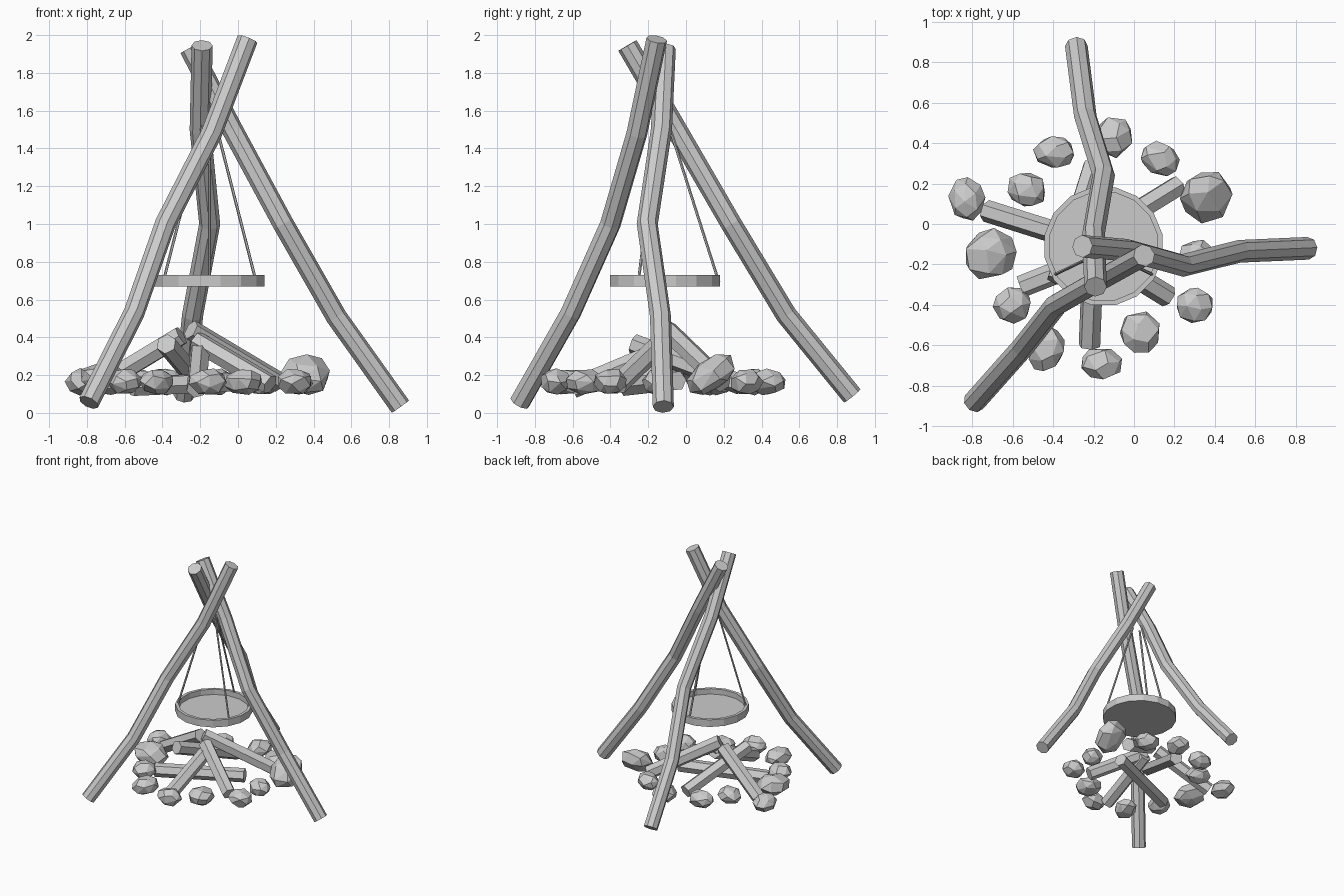
import bpy, bmesh, math, random
from mathutils import Vector, Matrix, Euler

if "Cube" in bpy.data.objects:
    bpy.data.objects.remove(bpy.data.objects["Cube"])

random.seed(4)


def finish(name, bm):
    bmesh.ops.recalc_face_normals(bm, faces=bm.faces[:])
    me = bpy.data.meshes.new(name)
    bm.to_mesh(me)
    bm.free()
    ob = bpy.data.objects.new(name, me)
    bpy.context.scene.collection.objects.link(ob)
    return ob


def tube(name, path, r, sides):
    """Flat-faced capped tube swept along a path."""
    pts = [Vector(p) for p in path]
    bm = bmesh.new()
    rings = []
    side = None
    for i, p in enumerate(pts):
        t = (pts[min(i + 1, len(pts) - 1)] - pts[max(i - 1, 0)]).normalized()
        if side is None:
            side = t.cross(Vector((0.3, 0.9, 0.1)))
        side = (side - t * side.dot(t)).normalized()
        up = t.cross(side)
        rings.append([bm.verts.new(p + r * (math.cos(a) * side + math.sin(a) * up))
                      for a in (2 * math.pi * (k + 0.5) / sides for k in range(sides))])
    for a, b in zip(rings, rings[1:]):
        for k in range(sides):
            j = (k + 1) % sides
            bm.faces.new((a[k], a[j], b[j], b[k]))
    bm.faces.new(rings[0])
    bm.faces.new(rings[-1])
    return finish(name, bm)


def stone(name, loc, size, rot):
    """Rough faceted boulder: hull of jittered points on an ellipsoid."""
    bm = bmesh.new()
    n = 22
    m = Matrix.Translation(loc) @ Euler(rot).to_matrix().to_4x4() @ Matrix.Diagonal((*size, 1))
    spin = Euler([random.uniform(0, 6) for _ in range(3)]).to_matrix()
    for i in range(n):
        z = 1 - 2 * (i + 0.5) / n
        a = i * 2.39996 + random.uniform(-0.2, 0.2)
        q = math.sqrt(1 - z * z)
        v = Vector((q * math.cos(a), q * math.sin(a), z)) * random.uniform(0.98, 1.06)
        bm.verts.new(m @ (spin @ v))
    bmesh.ops.convex_hull(bm, input=bm.verts[:])
    bmesh.ops.dissolve_limit(bm, angle_limit=math.radians(14), verts=bm.verts[:], edges=bm.edges[:])
    return finish(name, bm)


# tripod poles, foot to top
tube("pole_right", [(.86, -.12, .033), (.52, -.135, .51), (.24, -.205, 1.0),
                    (-.03, -.13, 1.5), (-.255, -.11, 1.93)], .056, 8)
tube("pole_front_left", [(-.79, -.88, .055), (-.55, -.61, .53), (-.385, -.40, 1.0),
                         (-.14, -.26, 1.48), (.05, -.155, 1.978)], .056, 8)
tube("pole_back", [(-.285, .88, .09), (-.24, .53, .52), (-.15, .24, 1.0),
                   (-.20, -.05, 1.5), (-.19, -.31, 1.945)], .056, 8)

# shallow hanging pan, lathed from a profile
c, sides = Vector((-.15, -.11, 0)), 16
bm = bmesh.new()
rings = [[bm.verts.new(c + Vector((r * math.cos(a), r * math.sin(a), z)))
          for a in (2 * math.pi * (k + 0.5) / sides for k in range(sides))]
         for r, z in ((.297, .67), (.297, .73), (.272, .73), (.272, .685))]
for a, b in zip(rings, rings[1:]):
    for k in range(sides):
        j = (k + 1) % sides
        bm.faces.new((a[k], a[j], b[j], b[k]))
bm.faces.new(rings[0])
bm.faces.new(rings[-1])
finish("hanging_pan", bm)

# ropes from the pan rim up to the crossing of the poles
for i in range(3):
    a = math.radians(90 + 120 * i)
    d = Vector((math.cos(a), math.sin(a), 0))
    tube(f"rope_{i + 1}", [c + d * .285 + Vector((0, 0, .69)),
                           c + d * .04 + Vector((0, -.02, 1.52))], .008, 6)

# firewood, low end to high end
logs = [((-.73, .065, .15), (-.30, -.07, .41)),
        ((-.56, -.31, .14), (.10, -.05, .17)),
        ((-.22, -.60, .13), (-.20, -.10, .34)),
        ((.17, -.36, .15), (-.22, -.12, .38)),
        ((.22, .19, .16), (-.25, -.10, .44)),
        ((-.20, .29, .15), (-.38, -.28, .365))]
for i, ends in enumerate(logs):
    tube(f"firewood_log_{i + 1}", ends, .055, 6)

# ring of stones: x, y, half sizes, heading
stones = [(-.39, .355, .105, .08, 0), (-.10, .43, .09, .105, 0), (.13, .32, .105, .08, -.5),
          (-.53, .17, .10, .085, -.3), (-.825, .12, .088, .11, .1),
          (-.60, -.40, .095, .09, .6), (-.43, -.62, .085, .115, -.3),
          (-.16, -.69, .102, .082, -.1), (.03, -.535, .10, .11, .3),
          (.30, -.40, .095, .09, -.4), (.31, -.155, .09, .08, 0)]
for i, (x, y, sx, sy, h) in enumerate(stones):
    stone(f"ring_stone_{i + 1}", (x, y, .165), (sx, sy, .07), (0, 0, h))
stone("large_stone_left", (-.71, -.15, .18), (.135, .125, .085), (.1, .15, .3))
stone("large_stone_right", (.36, .135, .205), (.13, .15, .085), (.6, .15, .0))
